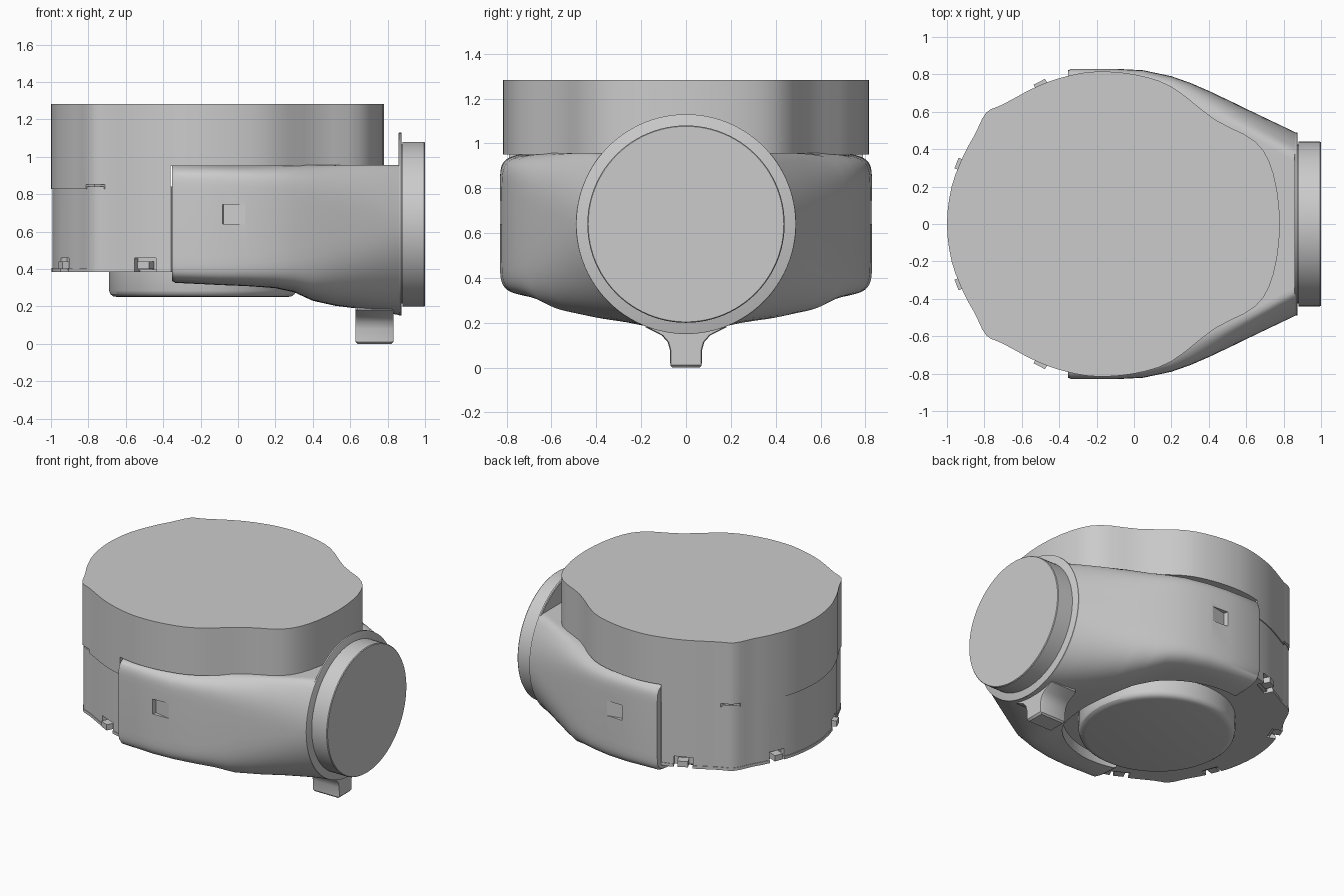
import bpy, bmesh, math
from mathutils import Vector, Matrix

if "Cube" in bpy.data.objects:
    bpy.data.objects.remove(bpy.data.objects["Cube"])

grey = bpy.data.materials.new("neutral_grey")
grey.diffuse_color = (0.6, 0.6, 0.6, 1)
grey.use_nodes = True
grey.node_tree.nodes["Principled BSDF"].inputs["Base Color"].default_value = grey.diffuse_color


def make(name, verts, faces):
    me = bpy.data.meshes.new(name)
    me.from_pydata(verts, [], faces)
    bm = bmesh.new()
    bm.from_mesh(me)
    bmesh.ops.recalc_face_normals(bm, faces=bm.faces)
    bm.to_mesh(me)
    bm.free()
    ob = bpy.data.objects.new(name, me)
    bpy.context.collection.objects.link(ob)
    me.materials.append(grey)
    return ob


def loft(name, rings):
    """Closed rings joined side by side, with flat end caps."""
    n = len(rings[0])
    verts = [p for r in rings for p in r]
    faces = [(k * n + i, k * n + (i + 1) % n, (k + 1) * n + (i + 1) % n, (k + 1) * n + i)
             for k in range(len(rings) - 1) for i in range(n)]
    faces += [tuple(range(n))[::-1], tuple(range(len(verts) - n, len(verts)))]
    return make(name, verts, faces)


def prism(name, outline, z0, z1):
    return loft(name, [[(x, y, z) for x, y in outline] for z in (z0, z1)])


def box(name, cx, cy, z0, z1, along, deep, angle=0):
    rot = Matrix.Rotation(angle, 2)
    pts = [rot @ Vector((a * along / 2, d * deep / 2))
           for a, d in ((-1, -1), (1, -1), (1, 1), (-1, 1))]
    return prism(name, [(cx + p.x, cy + p.y) for p in pts], z0, z1)


def turned(name, profile, cz, n=96):
    """Profile of (x, radius) turned about the x axis at height cz."""
    ring = [2 * math.pi * i / n for i in range(n)]
    return loft(name, [[(x, r * math.cos(a), cz + r * math.sin(a)) for a in ring]
                       for x, r in profile])


def finish(ob, cutters=()):
    """Apply cuts, then smooth everything but the sharp edges."""
    for c in cutters:
        m = ob.modifiers.new("cut", 'BOOLEAN')
        m.operation, m.solver, m.object = 'DIFFERENCE', 'EXACT', c
    if cutters:
        bpy.context.view_layer.update()
        dg = bpy.context.evaluated_depsgraph_get()
        me = bpy.data.meshes.new_from_object(ob.evaluated_get(dg))
        ob.modifiers.clear()
        ob.data = me
        for c in cutters:
            bpy.data.objects.remove(c)
    ob.data.polygons.foreach_set("use_smooth", [True] * len(ob.data.polygons))
    ob.data.set_sharp_from_angle(angle=math.radians(32))


def smooth_path(pts, steps=3):
    """Closed Catmull-Rom curve through the points."""
    out, n = [], len(pts)
    P = [Vector(p) for p in pts]
    for i in range(n):
        a, b, c, d = (P[(i + k) % n] for k in (-1, 0, 1, 2))
        for s in range(steps):
            t = s / steps
            out.append(tuple(0.5 * (2 * b + (c - a) * t + (2 * a - 5 * b + 4 * c - d) * t * t
                                    + (3 * b - a - 3 * c + d) * t ** 3)))
    return out


# drum outline, mirrored across y
half = [(-1, 0), (-.975, .2), (-.91, .37), (-.85, .48), (-.79, .595), (-.7, .64), (-.52, .735),
        (-.36, .79), (-.2, .815), (0, .8), (.2, .735), (.43, .56), (.65, .44), (.745, .27), (.78, 0)]
drum = smooth_path(half + [(x, -y) for x, y in half[-2:0:-1]])
rear = [p for p in drum if p[0] < -.355]
upper = sorted((p for p in rear if p[1] > 0), key=lambda p: -p[0])
rear_outline = upper + [(-1, 0)] + [(x, -y) for x, y in reversed(upper)]

# upper drum: full height at the rear, shallower above the shell
finish(prism("upper_drum", drum, .95, 1.283))
seam = [box("cutter", -.765, s * .6, .8, .853, .06, .12, s * -.5 + 0) for s in (1, -1)]
finish(prism("upper_drum_rear", rear_outline, .827, .96), seam)

# lower drum, narrowed where the shell wraps it
low = [(x * .993, y * (.993 if x < -.355 else .9)) for x, y in drum]
cuts, tabs = [], []
for s in (1, -1):
    for x, y, ang, w in ((-.5, .745, .48, .125), (-.935, .32, 1.2, .11)):
        cuts.append(box("cutter", x, s * y, .3, .46, w, .09, s * ang))
        tabs.append((x * .985, s * y * .985, s * ang, w * .55))
finish(prism("lower_drum", low, .395, .84), cuts)
for x, y, ang, w in tabs:
    finish(box("clip_tab", x, y, .40, .44, w, .06, ang))
lip_cuts = [box("cutter", x, y, .3, .46, w * 1.8, .1, ang) for x, y, ang, w in tabs]
finish(prism("bottom_lip", [(x * 1.004, y * 1.004) for x, y in low], .385, .405), lip_cuts)

# round base plate with a softened lower rim
rings = []
for z, r in ((.42, .495), (.285, .495), (.265, .487), (.254, .472), (.25, .45)):
    rings.append([(-.19 + r * math.cos(math.tau * i / 72) * 1.01,
                   r * math.sin(math.tau * i / 72), z) for i in range(72)])
finish(loft("base_plate", rings))

# shell: rounded box blending into a round mouth
# station: x, half width, bottom z, upper half height, squareness
stations = [(-.352, .822, .335, .312, 11), (-.335, .83, .325, .32, 11), (-.1, .83, .313, .32, 10),
            (.05, .822, .307, .32, 9), (.2, .79, .297, .325, 8), (.3, .755, .275, .335, 6.5),
            (.4, .712, .23, .35, 5), (.52, .655, .203, .385, 3.7), (.65, .592, .187, .425, 2.9),
            (.78, .53, .168, .465, 2.3), (.868, .488, .152, .488, 2)]
CZ, rings = .64, []
for x, w, zb, ht, n in stations:
    ring = []
    for i in range(80):
        a = math.tau * (i + .5) / 80
        c, s = math.cos(a), math.sin(a)
        y = math.copysign(abs(c) ** (2 / n), c) * w
        z = CZ + math.copysign(abs(s) ** (2 / n), s) * (ht if s > 0 else CZ - zb)
        ring.append((x, y, min(z, .957)))
    rings.append(ring)
shell = loft("outer_shell", rings)
opening = prism("cutter", [(-.2 + .61 * math.cos(math.tau * i / 64), .61 * math.sin(math.tau * i / 64))
                           for i in range(64)], .05, .43)
# slanted finger pockets, one on each side
pockets = [box("cutter", -.025, s * .835, .64, .745, .115, .05, s * .2) for s in (1, -1)]
finish(shell, [opening] + pockets)

# mouth flange and end cap
finish(turned("mouth_flange", [(.858, .485), (.862, .49), (.872, .49), (.875, .485)], CZ))
finish(turned("cap_neck", [(.87, .425), (.89, .425)], CZ))
finish(turned("end_cap", [(.88, .44), (.995, .44), (1.0, .436)], CZ))

# foot with flared root
side = [(.0, 0), (.06, .0), (.07, .01), (.072, .08), (.082, .115), (.11, .145), (.18, .18), (.2, .26)]
foot = side + [(-y, z) for y, z in side[:0:-1]]
finish(loft("foot", [[(x, y * k, max(z, m)) for y, z in foot]
                     for x, k, m in ((.628, .94, .012), (.64, 1, 0), (.82, 1, 0), (.832, .94, .012))]))
